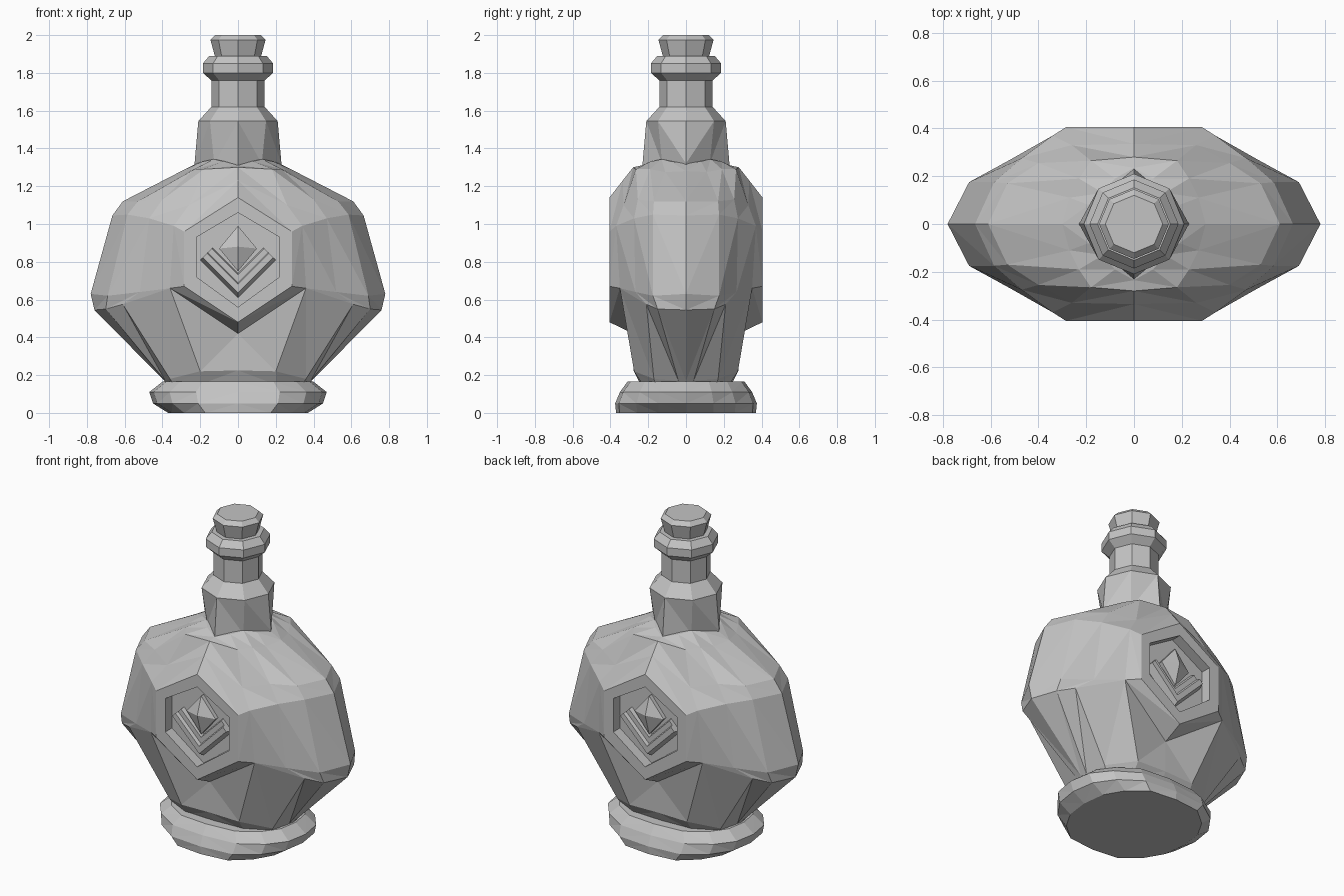
import bpy, bmesh

if "Cube" in bpy.data.objects:
    bpy.data.objects.remove(bpy.data.objects["Cube"], do_unlink=True)

grey = bpy.data.materials.new("stone_grey")
grey.use_nodes = True
color = (0.55, 0.55, 0.55, 1)
grey.diffuse_color = color
grey.node_tree.nodes["Principled BSDF"].inputs["Base Color"].default_value = color


def loft(name, rows, skip=()):
    """Skin one quarter with triangles from rows of points, then mirror it across x and y."""
    bm = bmesh.new()
    grid = [[bm.verts.new(p) for p in row] for row in rows]
    for r in range(len(rows) - 1):
        for i in range(len(rows[r]) - 1):
            if (r, i) not in skip:
                low, high = grid[r], grid[r + 1]
                bm.faces.new((low[i], low[i + 1], high[i + 1]))
                bm.faces.new((low[i], high[i + 1], high[i]))
    bmesh.ops.remove_doubles(bm, verts=bm.verts, dist=0.0005)
    bmesh.ops.delete(bm, geom=[v for v in bm.verts if not v.link_faces], context="VERTS")
    mesh = bpy.data.meshes.new(name)
    bm.to_mesh(mesh)
    bm.free()
    mesh.materials.append(grey)
    obj = bpy.data.objects.new(name, mesh)
    bpy.context.collection.objects.link(obj)
    mirror = obj.modifiers.new("mirror", "MIRROR")
    mirror.use_axis = (True, True, False)
    return obj


def octagon(r, z, diagonal=None):
    d = (diagonal or r) * 0.7071
    return [(r, 0, z), (d, d, z), (0, r, z)]


def point(z, n):
    return [(0, 0, z)] * n


# Foot: faceted oval ring
def oval(sx, sy, z):
    shape = [(1, 0), (.95, .39), (.77, .7), (.47, .95), (0, 1)]
    return [(x * sx, y * sy, z) for x, y in shape]


loft("foot", [point(0, 5), oval(.37, .37, 0), oval(.45, .375, .05),
              oval(.47, .35, .11), oval(.4, .31, .165), point(.165, 5)])

# Body: flattened faceted flask, left open behind the medallions
low_corner, low_mid = (.36, .35, .66), (0, .28, .42)
top_corner, top_mid = (.34, .37, .99), (0, .335, 1.23)
body = [
    [(.38, 0, .15), (.37, .04, .15), (.34, .16, .15), (.2, .23, .15), (0, .24, .15)],
    [(.39, 0, .17), (.385, .04, .17), (.36, .17, .18), (.2, .275, .22), (0, .278, .225)],
    [(.76, 0, .545), (.7, .15, .55), (.61, .21, .575), low_corner, low_mid],
    [(.78, 0, .63), (.69, .175, .62), (.52, .268, .64), low_corner, low_mid],
    [(.665, 0, 1.045), (.585, .175, 1.05), (.47, .275, 1.03), top_corner, top_mid],
    [(.61, 0, 1.12), (.53, .17, 1.12), (.4, .255, 1.13), (.26, .33, 1.1), top_mid],
    [(.3, 0, 1.28), (.27, .11, 1.275), (.23, .19, 1.29), (.18, .265, 1.29), (0, .28, 1.3)],
    [(.22, 0, 1.32), (.19, .08, 1.33), (.13, .13, 1.343), (.08, .19, 1.33), (0, .235, 1.31)],
    point(1.35, 5),
]
loft("body", body, skip={(2, 3), (3, 3)})

# Medallion: six-sided frame with a sunken panel, on front and back
FLOOR = .34
panel = [(0, 1.06), (.22, .93), (.22, .72), (0, .56)]
loft("medallion_frame", [
    [top_mid, top_corner, low_corner, low_mid],
    [(0, .405, 1.14), (.285, .405, .96), (.285, .405, .67), (0, .405, .48)],
    [(x, .405, z) for x, z in panel],
    [(x, FLOOR, z) for x, z in panel],
    [(0, FLOOR, .82)] * 4,
])

# Stepped chevron inside the panel
section = [(.61, FLOOR), (.635, .385), (.68, .385), (.69, .365), (.73, .365), (.74, FLOOR)]
centre = [(0, y, z) for z, y in section]
tips = [(.2 - (z - .61) / 2, y, z + .2 - (z - .61) / 2) for z, y in section]
loft("chevron", [centre, tips, [(.17, FLOOR, .84)] * 6])

# Diamond gem above the chevron
loft("gem", [
    [(0, FLOOR, .99), (.1, FLOOR, .87), (0, FLOOR, .75)],
    [(0, .365, .99), (.1, .365, .87), (0, .365, .75)],
    [(0, .404, .88)] * 3,
])

# Neck: eight-sided, square-cornered skirt, with a rolled lip
loft("neck", [octagon(.235, 1.28, .175), octagon(.23, 1.32, .178), octagon(.21, 1.545),
              octagon(.141, 1.62), octagon(.141, 1.76), octagon(.186, 1.8),
              octagon(.186, 1.85), octagon(.152, 1.89), point(1.89, 3)])

# Stopper: tapered plug
loft("stopper", [octagon(.12, 1.88), octagon(.146, 1.975), octagon(.12, 2.0), point(2.0, 3)])
